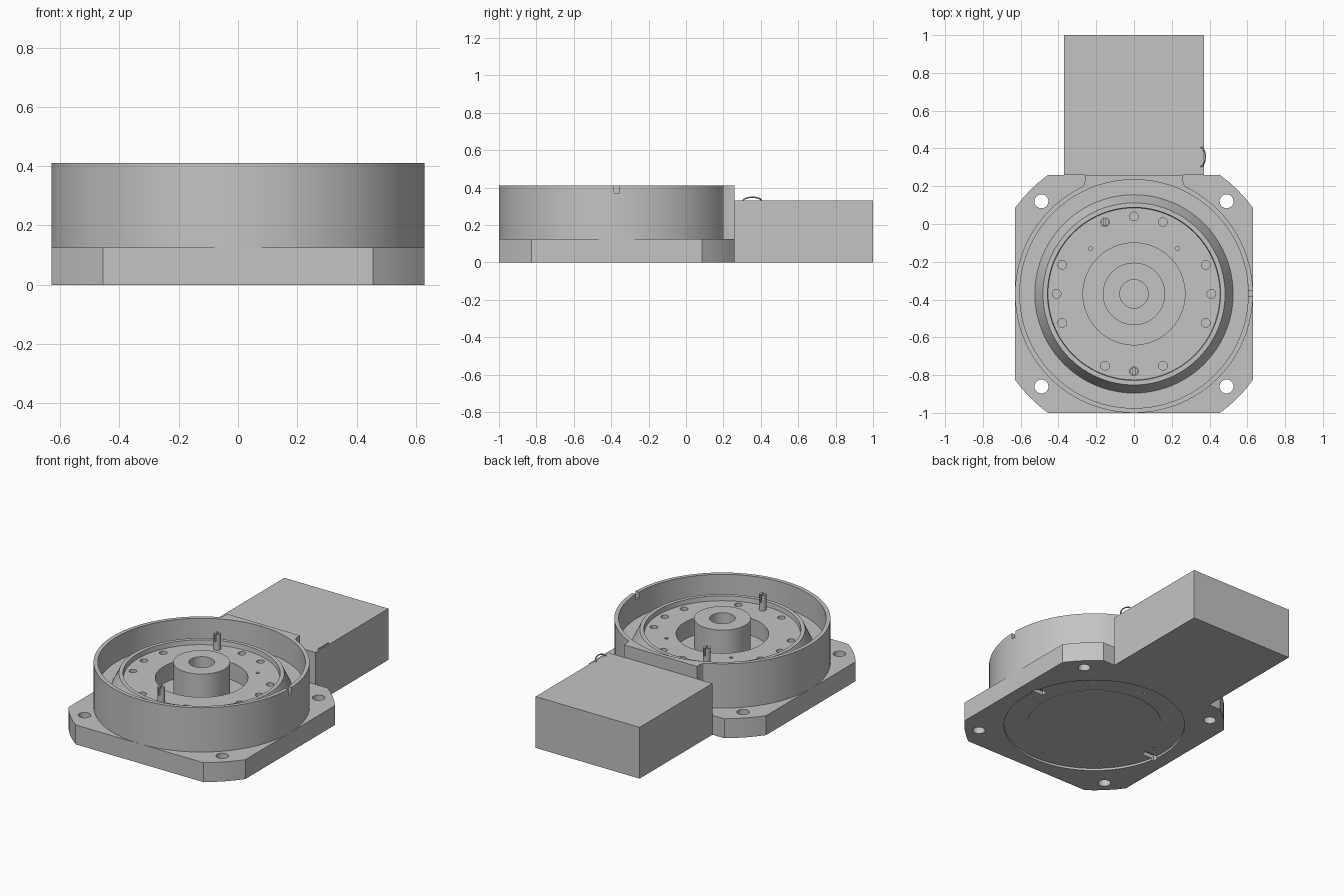
import bpy, bmesh, math
from mathutils import Vector

if "Cube" in bpy.data.objects:
    bpy.data.objects.remove(bpy.data.objects["Cube"], do_unlink=True)

CY = -0.37  # centre line of the round housing

metal = bpy.data.materials.new("plain_grey_metal")
metal.use_nodes = True
GREY = (0.55, 0.55, 0.55, 1)
metal.diffuse_color = GREY
metal.node_tree.nodes["Principled BSDF"].inputs["Base Color"].default_value = GREY


def finish(name, bm):
    bmesh.ops.recalc_face_normals(bm, faces=bm.faces)
    me = bpy.data.meshes.new(name)
    bm.to_mesh(me)
    bm.free()
    me.materials.append(metal)
    ob = bpy.data.objects.new(name, me)
    bpy.context.collection.objects.link(ob)
    return ob


def prism(name, outline, z0, z1):
    bm = bmesh.new()
    face = bm.faces.new([bm.verts.new((x, y, z0)) for x, y in outline])
    ext = bmesh.ops.extrude_face_region(bm, geom=[face])
    verts = [v for v in ext["geom"] if isinstance(v, bmesh.types.BMVert)]
    bmesh.ops.translate(bm, verts=verts, vec=(0, 0, z1 - z0))
    return finish(name, bm)


def box(name, x0, x1, y0, y1, z0, z1):
    return prism(name, [(x0, y0), (x1, y0), (x1, y1), (x0, y1)], z0, z1)


def circle(x, y, r, n):
    return [(x + r * math.cos(math.tau * i / n), y + r * math.sin(math.tau * i / n)) for i in range(n)]


def cylinder(name, x, y, r, z0, z1, n=24):
    return prism(name, circle(x, y, r, n), z0, z1)


def lathe(name, profile, n=96):
    bm = bmesh.new()
    vs = [bm.verts.new((r, 0, z)) for r, z in profile]
    es = [bm.edges.new(p) for p in zip(vs, vs[1:])]
    bmesh.ops.spin(bm, geom=vs + es, cent=(0, 0, 0), axis=(0, 0, 1), angle=math.tau, steps=n)
    bmesh.ops.remove_doubles(bm, verts=bm.verts, dist=1e-4)
    bmesh.ops.translate(bm, verts=bm.verts, vec=(0, CY, 0))
    return finish(name, bm)


def cut(target, cutters):
    for c in cutters:
        m = target.modifiers.new("cut", "BOOLEAN")
        m.operation, m.solver, m.object = "DIFFERENCE", "EXACT", c
    bpy.context.view_layer.update()
    dg = bpy.context.evaluated_depsgraph_get()
    target.data = bpy.data.meshes.new_from_object(target.evaluated_get(dg))
    target.modifiers.clear()
    for c in cutters:
        bpy.data.objects.remove(c, do_unlink=True)


def smooth(ob):
    bpy.ops.object.select_all(action="DESELECT")
    ob.select_set(True)
    bpy.context.view_layer.objects.active = ob
    bpy.ops.object.shade_smooth_by_angle(angle=math.radians(30))


# Square base plate with rounded-off corners
H = 0.63
a0 = math.atan2(0.455, H)
outline = []
for q in range(4):
    for i in range(5):
        a = q * math.pi / 2 + a0 + (math.pi / 2 - 2 * a0) * i / 4
        r = math.hypot(0.455, H)
        outline.append((r * math.cos(a), CY + r * math.sin(a)))
base = prism("base_plate", outline, 0, 0.125)

# Corner bolt holes, underside recess, two edge slots and small screw holes
cutters = [cylinder("hole", sx * 0.49, CY + sy * 0.49, 0.037, -0.1, 0.2)
           for sx in (-1, 1) for sy in (-1, 1)]
cutters.append(cylinder("recess", 0, CY, 0.54, -0.1, 0.014, 96))
for s in (-1, 1):
    cutters.append(box("slot", s * 0.5 - 0.045, s * 0.5 + 0.045, CY + s * 0.08 - 0.02,
                       CY + s * 0.08 + 0.02, -0.05, 0.04))
for x, y in circle(0, CY, 0.47, 8):
    cutters.append(cylinder("screw_hole", x, y, 0.009, -0.05, 0.03, 12))
cut(base, cutters)
smooth(base)

# Thin round cover on the underside
cover = cylinder("bottom_cover", 0, CY, 0.40, 0.011, 0.02, 96)
smooth(cover)

# Round housing: outer wall, sloped rim, inner disc, recess and hub
housing = lathe("round_housing", [
    (0, 0.125), (0.63, 0.125), (0.63, 0.41), (0.605, 0.41), (0.605, 0.25),
    (0.525, 0.25), (0.482, 0.34), (0.458, 0.34), (0.455, 0.31), (0.27, 0.31),
    (0.27, 0.2), (0.165, 0.2), (0.165, 0.41), (0.075, 0.41), (0.075, 0.2), (0, 0.2)])
cutters = []
for q in range(4):
    for d in (-22, 0, 22):
        a = math.radians(q * 90 + d)
        cutters.append(cylinder("disc_hole", 0.41 * math.cos(a), CY + 0.41 * math.sin(a),
                                0.023, 0.26, 0.36, 20))
for s in (-1, 1):
    cutters.append(cylinder("pin_hole", s * 0.23, CY + 0.24, 0.011, 0.27, 0.36, 12))
cutters.append(box("notch", 0.58, 0.7, CY - 0.015, CY + 0.015, 0.37, 0.5))
cut(housing, cutters)
smooth(housing)

# Two slotted locating pins standing in the disc holes
for i, (x, y) in enumerate([(0, CY - 0.41), (-0.155, CY + 0.38)]):
    pin = cylinder(f"locating_pin_{i + 1}", x, y, 0.021, 0.255, 0.41, 20)
    cut(pin, [box("pin_slot", x - 0.005, x + 0.005, y - 0.05, y + 0.05, 0.36, 0.5)])
    smooth(pin)

# Flat-backed bridge between housing and drive box, with filleted flanks
flank = [(0.26, 0.26), (0.26, 0.225), (0.267, 0.203), (0.285, 0.187), (0.34, 0.16)]
arc = [(0.62 * math.sin(a), CY + 0.62 * math.cos(a))
       for a in [math.radians(32 - 64 * i / 24) for i in range(25)]]
bridge = prism("rear_bridge", flank + arc + [(-x, y) for x, y in reversed(flank)], 0.125, 0.41)
smooth(bridge)

# Rear drive box
box("drive_box", -0.37, 0.37, 0.26, 1.0, 0, 0.33)

# Small wire loop on the box edge
curve = bpy.data.curves.new("wire_loop", "CURVE")
curve.dimensions = "3D"
curve.bevel_depth = 0.004
curve.bevel_resolution = 2
sp = curve.splines.new("POLY")
sp.points.add(12)
for i, p in enumerate(sp.points):
    t = math.pi * i / 12
    p.co = (0.355 + 0.022 * math.sin(t), 0.355 - 0.05 * math.cos(t), 0.328 + 0.02 * math.sin(t), 1)
curve.materials.append(metal)
bpy.context.collection.objects.link(bpy.data.objects.new("wire_loop", curve))
